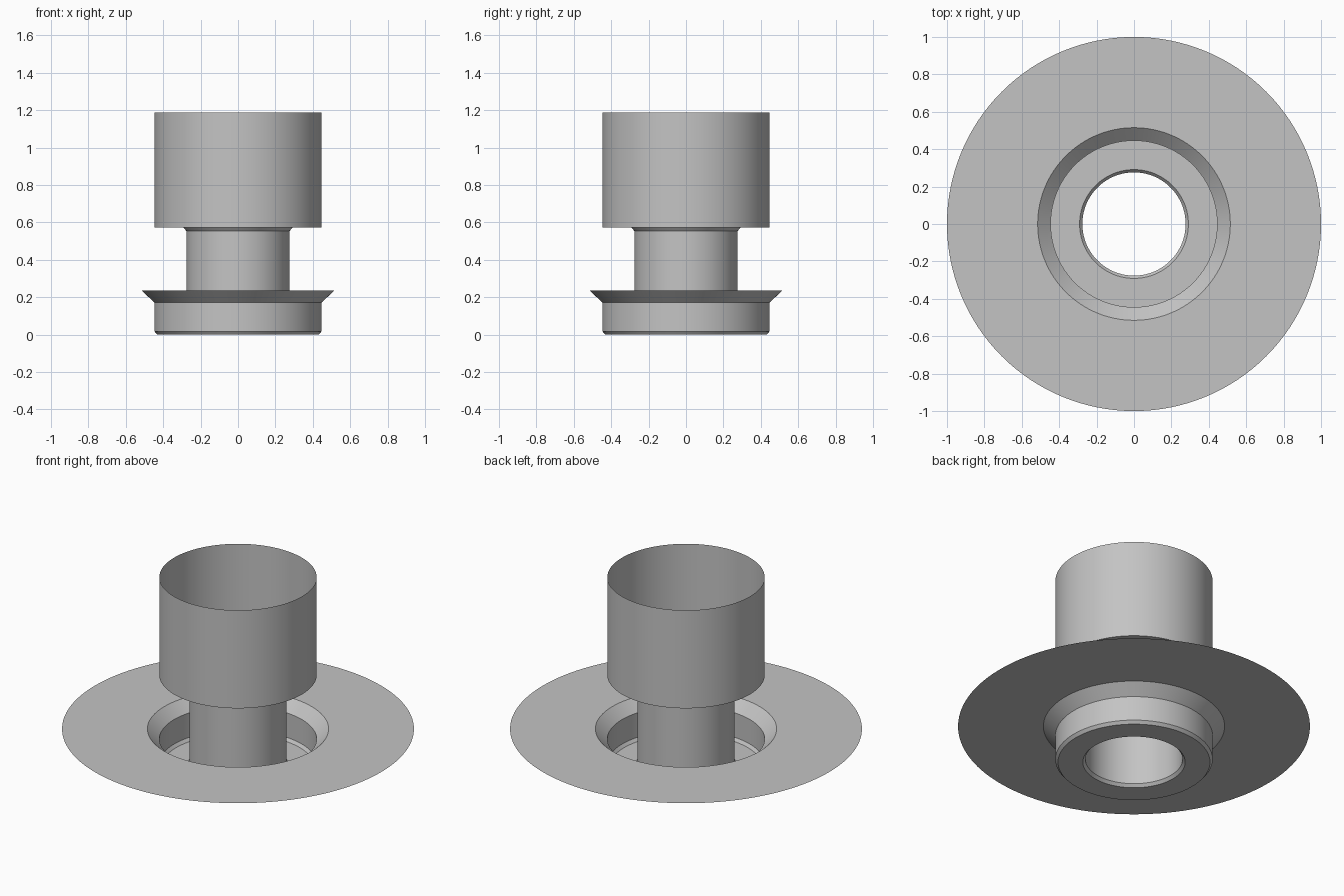
import bpy
import bmesh
import math

if "Cube" in bpy.data.objects:
    bpy.data.objects.remove(bpy.data.objects["Cube"], do_unlink=True)

SEGMENTS = 128

# Single plain grey finish
grey = bpy.data.materials.new("plain_grey")
grey.use_nodes = True
color = (0.55, 0.55, 0.55, 1)
grey.diffuse_color = color
grey.node_tree.nodes["Principled BSDF"].inputs["Base Color"].default_value = color


def lathe(name, profile):
    """Revolve an open (radius, height) profile around z as a thin sheet."""
    bm = bmesh.new()
    rings = []
    for radius, height in profile:
        ring = []
        for i in range(SEGMENTS):
            a = math.tau * i / SEGMENTS
            ring.append(bm.verts.new((radius * math.cos(a), radius * math.sin(a), height)))
        rings.append(ring)
    for low, high in zip(rings, rings[1:]):
        for i in range(SEGMENTS):
            j = (i + 1) % SEGMENTS
            bm.faces.new((low[i], low[j], high[j], high[i]))
    mesh = bpy.data.meshes.new(name)
    bm.to_mesh(mesh)
    bm.free()
    mesh.materials.append(grey)
    obj = bpy.data.objects.new(name, mesh)
    bpy.context.collection.objects.link(obj)
    bpy.ops.object.select_all(action='DESELECT')
    obj.select_set(True)
    bpy.context.view_layer.objects.active = obj
    bpy.ops.object.shade_smooth_by_angle(angle=math.radians(25))
    return obj


WIDE, NECK, RIM = 0.447, 0.276, 0.291   # shared radii
FLOOR, BEVEL = 0.0, 0.018               # dish floor and its bevel height
SHELF = 0.572                           # underside of the upper cup

# Wide flange, countersink and dish wall
lathe("flange_and_dish", [(1, 0.235), (0.515, 0.235), (WIDE, 0.172),
                          (WIDE, BEVEL), (0.432, FLOOR)])
# Flat ring at the bottom of the dish
lathe("dish_floor", [(0.432, FLOOR), (RIM, FLOOR)])
# Narrow tube, bevelled at both ends
lathe("neck_tube", [(RIM, FLOOR), (NECK, BEVEL),
                    (NECK, SHELF - BEVEL), (RIM, SHELF)])
# Open upper cup with its floor ring
lathe("upper_cup", [(RIM, SHELF), (WIDE, SHELF), (WIDE, 1.187)])
